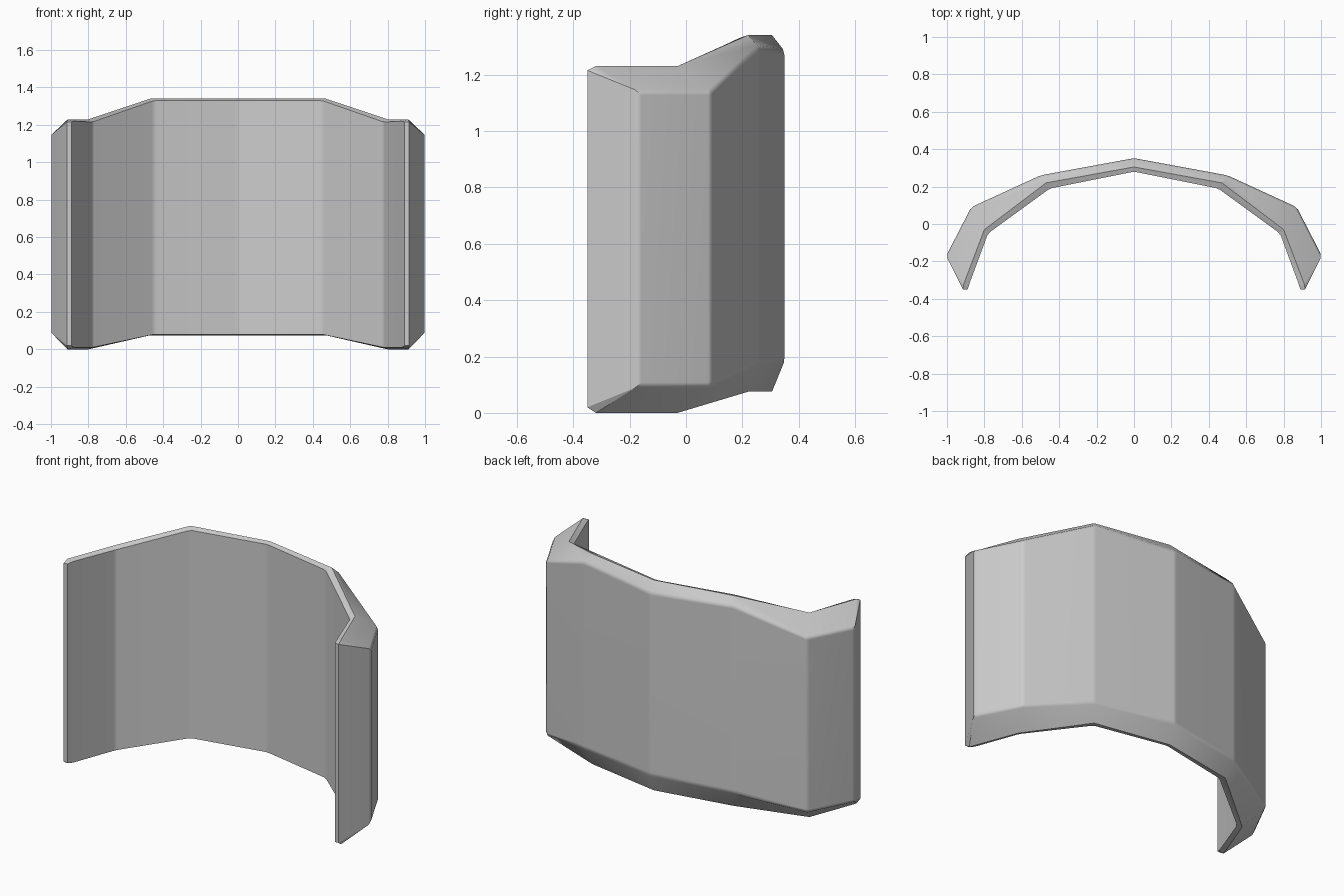
import bpy, bmesh, math

if "Cube" in bpy.data.objects:
    bpy.data.objects.remove(bpy.data.objects["Cube"])

# Stations from the middle to the free end; each is a closed section of
# inner, rim and outer points: (x, y, bottom z, top z)
HALF = [
    [(0.00, 0.28, 0.08, 1.33), (0.00, 0.305, 0.075, 1.34), (0.00, 0.352, 0.19, 1.28)],
    [(0.45, 0.19, 0.08, 1.33), (0.47, 0.22, 0.075, 1.34), (0.50, 0.26, 0.18, 1.295)],
    [(0.78, -0.05, 0.01, 1.215), (0.80, -0.03, 0.0, 1.23), (0.87, 0.09, 0.095, 1.14)],
    [(0.88, -0.32, 0.01, 1.22), (0.91, -0.32, 0.0, 1.23), (1.004, -0.17, 0.095, 1.14)],
    [(0.89, -0.35, 0.02, 1.215), (0.915, -0.35, 0.02, 1.215), (0.915, -0.35, 0.02, 1.215)],
]


def mirrored(section):
    return [(-x, y, b, t) for x, y, b, t in section]


sections = [mirrored(s) for s in HALF[:0:-1]] + HALF

# Curved guard plate: loft the sections
bm = bmesh.new()
rings, outer = [], []
for i, s in enumerate(sections):
    lower = [bm.verts.new((x, y, b)) for x, y, b, t in s]
    upper = [bm.verts.new((x, y, t)) for x, y, b, t in s]
    rings.append(lower + upper[::-1])
    if 0 < i < len(sections) - 1:
        outer += [lower[2], upper[2]]
for a, b in zip(rings, rings[1:]):
    for k in range(6):
        n = (k + 1) % 6
        bm.faces.new((a[k], a[n], b[n], b[k]))
for r in (rings[0], rings[-1]):
    bm.faces.new((r[0], r[1], r[4], r[5]))
outer = set(outer)
soft = [e for e in bm.edges
        if (abs(e.verts[0].co.z - e.verts[1].co.z) > 0.9 and abs(e.verts[0].co.y) < 0.345 or
            abs(e.verts[0].co.z - e.verts[1].co.z) > 0.9 and abs(e.verts[0].co.x) < 0.1)
        or (e.verts[0] in outer and e.verts[1] in outer)]

# Soften the outer facets and the vertical folds
bmesh.ops.bevel(bm, geom=soft, offset=0.013, segments=1, profile=0.5,
                affect='EDGES', clamp_overlap=True)
bmesh.ops.remove_doubles(bm, verts=bm.verts, dist=0.0005)
bmesh.ops.recalc_face_normals(bm, faces=bm.faces)
mesh = bpy.data.meshes.new("guard_plate")
bm.to_mesh(mesh)
bm.free()

plate = bpy.data.objects.new("guard_plate", mesh)
bpy.context.collection.objects.link(plate)
bpy.context.view_layer.objects.active = plate
plate.select_set(True)
bpy.ops.object.shade_smooth_by_angle(angle=math.radians(32))
mod = plate.modifiers.new("weighted_normals", 'WEIGHTED_NORMAL')
mod.keep_sharp = True
